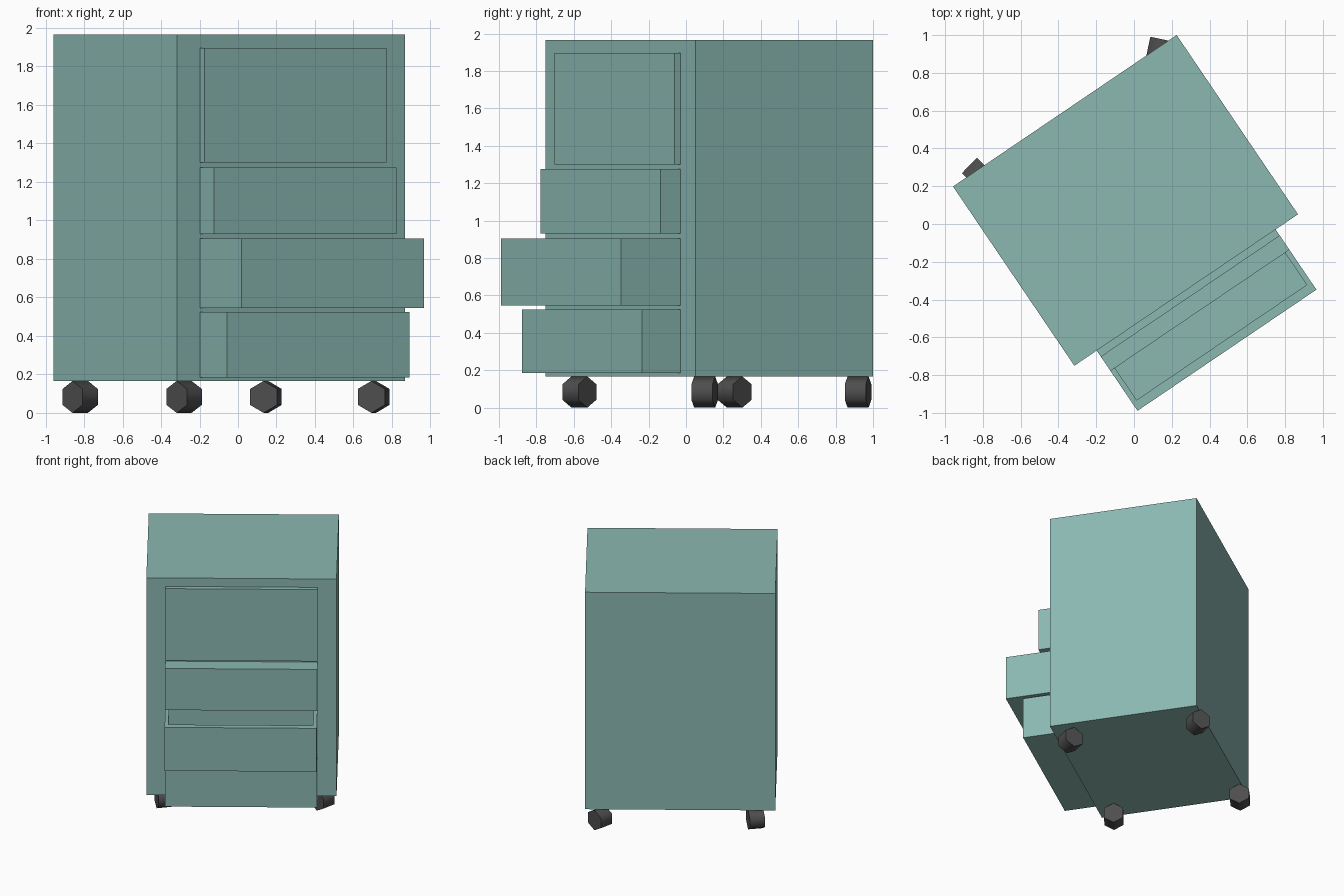
import bpy, bmesh, math
from mathutils import Matrix, Vector

if "Cube" in bpy.data.objects:
    bpy.data.objects.remove(bpy.data.objects["Cube"])


def material(name, rgb):
    m = bpy.data.materials.new(name)
    m.use_nodes = True
    m.diffuse_color = (*rgb, 1)
    m.node_tree.nodes["Principled BSDF"].inputs["Base Color"].default_value = (*rgb, 1)
    return m


TEAL = material("soft teal paint", (0.26, 0.48, 0.44))
DARK = material("dark rubber", (0.075, 0.075, 0.075))

# The whole cabinet is turned about the vertical axis
WIDTH, DEPTH, BOTTOM, TOP = 1.43, 1.146, 0.165, 1.965
PLACE = Matrix.Translation((-0.045, 0.125, 0)) @ Matrix.Rotation(math.radians(34.1), 4, 'Z')
FRONT = -DEPTH / 2


def finish(name, bm, mat):
    bmesh.ops.recalc_face_normals(bm, faces=bm.faces)
    mesh = bpy.data.meshes.new(name)
    bm.to_mesh(mesh)
    bm.free()
    mesh.materials.append(mat)
    obj = bpy.data.objects.new(name, mesh)
    bpy.context.collection.objects.link(obj)
    return obj


def box(bm, x0, x1, y0, y1, z0, z1):
    size = Matrix.Diagonal((x1 - x0, y1 - y0, z1 - z0, 1))
    centre = Matrix.Translation(((x0 + x1) / 2, (y0 + y1) / 2, (z0 + z1) / 2))
    bmesh.ops.create_cube(bm, size=1, matrix=PLACE @ centre @ size)


# Cabinet body
bm = bmesh.new()
box(bm, -WIDTH / 2, WIDTH / 2, FRONT, -FRONT, BOTTOM, TOP)
finish("cabinet_body", bm, TEAL)

# Drawers: name, bottom, top, how far pulled out, open tray or not
HALF, SIDE, LIP, FLOOR = 0.572, 0.04, 0.05, 0.05
for name, z0, z1, pull, is_open in (
        ("top_drawer", 1.30, 1.895, 0.04, False),
        ("upper_drawer", 0.93, 1.275, 0.13, False),
        ("open_drawer", 0.545, 0.905, 0.385, True),
        ("bottom_drawer", 0.185, 0.525, 0.25, False)):
    bm = bmesh.new()
    y0 = FRONT - pull
    box(bm, -HALF, HALF, y0, FRONT + 0.01, z0, z1)
    if is_open:
        # Sink the tray into the top face
        up = max(bm.faces, key=lambda f: f.calc_center_median().z)
        bmesh.ops.inset_individual(bm, faces=[up], thickness=SIDE)
        for v in up.verts:
            local = PLACE.inverted() @ v.co
            local.y = y0 + LIP if local.y < FRONT - pull / 2 else FRONT + 0.005
            v.co = PLACE @ local
        tray = bmesh.ops.extrude_discrete_faces(bm, faces=[up])["faces"][0]
        bmesh.ops.translate(bm, verts=tray.verts, vec=Vector((0, 0, z0 + FLOOR - z1)))
    finish(name, bm, TEAL)

# Six-sided caster wheels: name, position, direction of the axle
RADIUS, THICK = 0.083, 0.115
for name, x, y, heading in (
        ("front_right_wheel", -0.28, -0.57, 48),
        ("back_right_wheel", -0.82, 0.26, 46),
        ("front_left_wheel", 0.705, 0.10, 78),
        ("back_left_wheel", 0.145, 0.92, 78)):
    bm = bmesh.new()
    turn = Matrix.Rotation(math.radians(heading), 4, 'Z') @ Matrix.Rotation(math.pi / 2, 4, 'Y')
    bmesh.ops.create_cone(bm, cap_ends=True, segments=6, radius1=RADIUS, radius2=RADIUS, depth=THICK,
                          matrix=Matrix.Translation((x, y, RADIUS)) @ turn)
    # Put a corner of the hexagon straight up
    if max(v.co.z for v in bm.verts) < RADIUS * 1.95:
        axis = Vector((math.cos(math.radians(heading)), math.sin(math.radians(heading)), 0))
        bmesh.ops.rotate(bm, verts=bm.verts, cent=(x, y, RADIUS),
                         matrix=Matrix.Rotation(math.pi / 6, 3, axis))
    for f in bm.faces:
        f.smooth = len(f.verts) == 4
    for e in bm.edges:
        e.smooth = all(f.smooth for f in e.link_faces)
    finish(name, bm, DARK)
